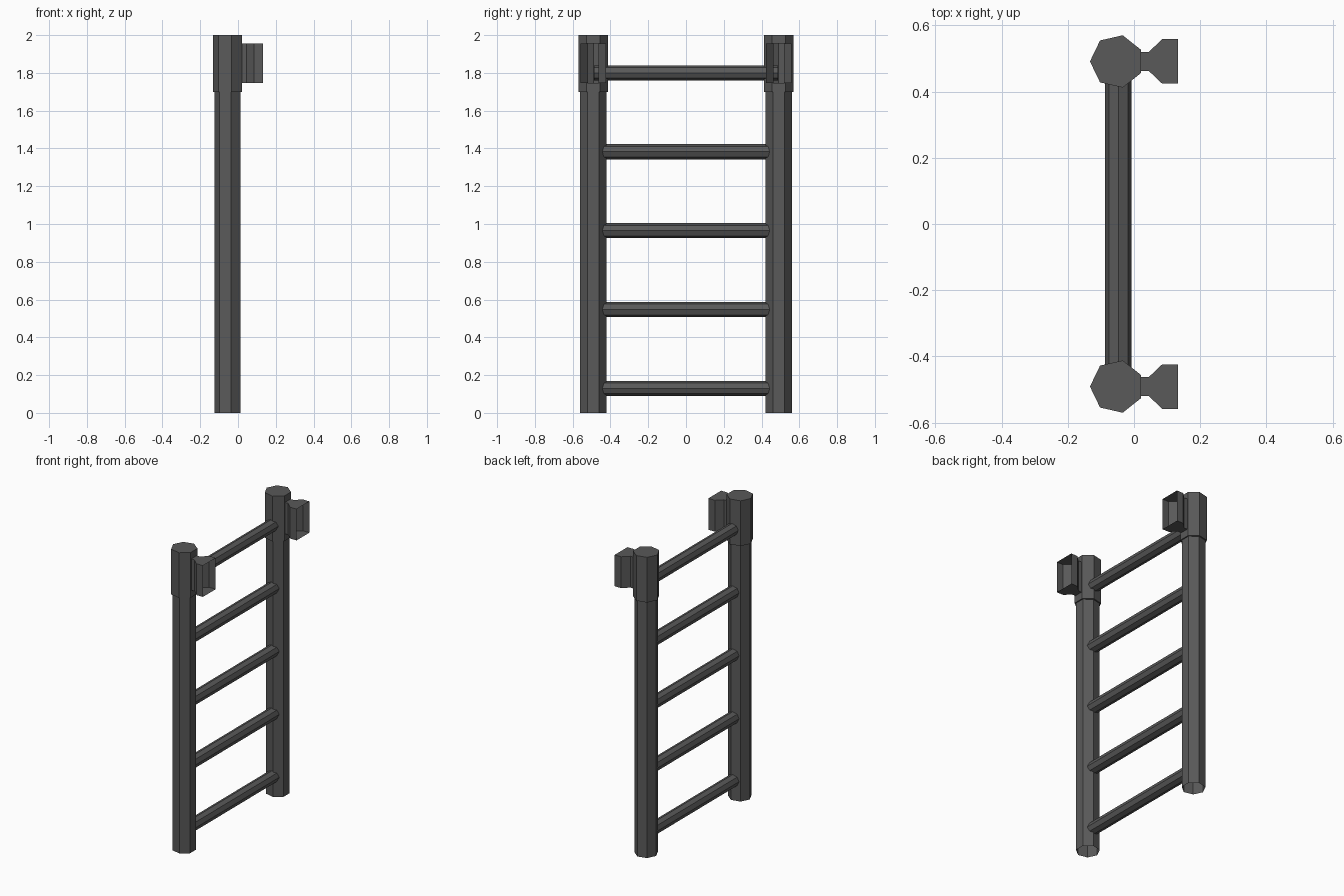
import bpy, bmesh, math
from mathutils import Matrix

if "Cube" in bpy.data.objects:
    bpy.data.objects.remove(bpy.data.objects["Cube"])

POST_X, POST_Y = -0.052, 0.491

steel = bpy.data.materials.new("dark grey steel")
steel.diffuse_color = (0.1, 0.1, 0.1, 1)
steel.use_nodes = True
steel.node_tree.nodes["Principled BSDF"].inputs["Base Color"].default_value = steel.diffuse_color


def make_object(name, bm):
    bmesh.ops.recalc_face_normals(bm, faces=bm.faces)
    mesh = bpy.data.meshes.new(name)
    bm.to_mesh(mesh)
    bm.free()
    mesh.materials.append(steel)
    obj = bpy.data.objects.new(name, mesh)
    bpy.context.collection.objects.link(obj)
    return obj


# Side post: seven-sided tube, open below, stepping out to a thicker closed head
bm = bmesh.new()
rings = []
for z, r in ((0, 0.0725), (1.7, 0.0725), (1.7, 0.081), (2.0, 0.081)):
    angles = [math.pi + i * math.tau / 7 for i in range(7)]
    rings.append([bm.verts.new((POST_X + r * math.cos(a),
                                POST_Y + r * math.sin(a), z)) for a in angles])
for low, high in zip(rings, rings[1:]):
    for i in range(7):
        j = (i + 1) % 7
        bm.faces.new((low[i], low[j], high[j], high[i]))
bm.faces.new(rings[-1])
bm.normal_update()

# Flared hook socket: grown out of the head's flat +x side, hollow and open at the end
face = max((f for f in bm.faces if f.calc_center_median().z > 1.75),
           key=lambda f: f.calc_center_median().x)
face_x = face.calc_center_median().x
for x, half in ((face_x, 0.029), (0.045, 0.029), (0.085, 0.067), (0.133, 0.067)):
    bmesh.ops.inset_individual(bm, faces=[face], thickness=0.002)
    mid = face.calc_center_median()
    for v in face.verts:
        v.co = (x, POST_Y + (half if v.co.y > mid.y else -half),
                1.955 if v.co.z > mid.z else 1.747)
bmesh.ops.delete(bm, geom=[face], context='FACES_ONLY')
posts = make_object("side_posts", bm)

# Mirror to the opposite side
mirror = posts.modifiers.new("mirror", 'MIRROR')
mirror.use_axis = (False, True, False)

# Rungs: five eight-sided bars ending inside the posts
for i in range(5):
    bm = bmesh.new()
    place = (Matrix.Translation((-0.047, 0, 0.13 + 0.4175 * i))
             @ Matrix.Rotation(math.pi / 2, 4, 'X'))
    bmesh.ops.create_cone(bm, cap_ends=True, segments=8, radius1=0.04,
                          radius2=0.04, depth=0.976, matrix=place)
    # keep a vertex line on each of the four main directions
    if not any(abs(v.co.x + 0.047) < 0.001 for v in bm.verts):
        bmesh.ops.rotate(bm, verts=bm.verts, cent=place.translation,
                         matrix=Matrix.Rotation(math.pi / 8, 3, 'Y'))
    make_object(f"rung_{i + 1}", bm)
